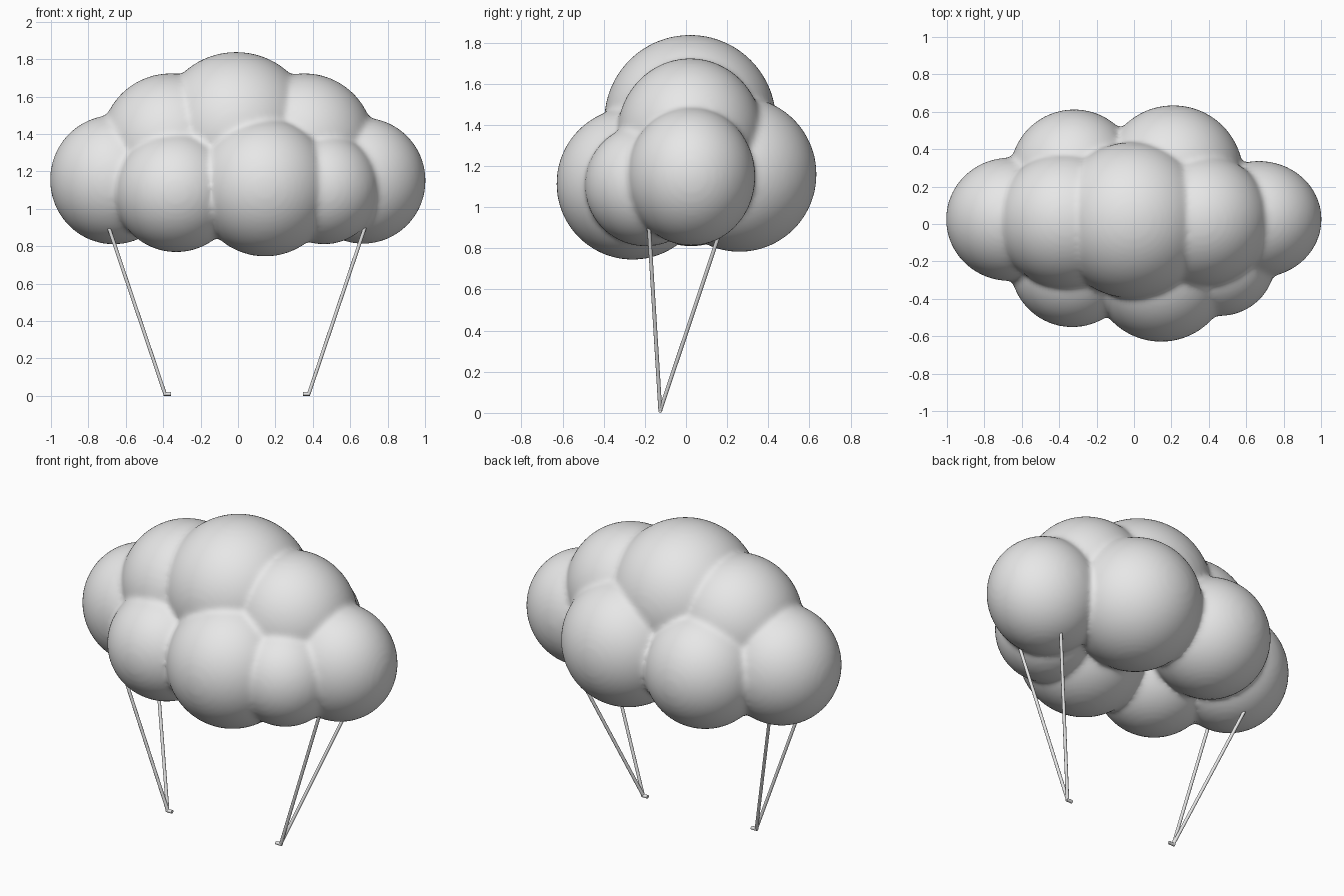
import bpy
import bmesh
from mathutils import Vector, Matrix

if "Cube" in bpy.data.objects:
    bpy.data.objects.remove(bpy.data.objects["Cube"])

grey = bpy.data.materials.new("soft grey")
grey.diffuse_color = (0.8, 0.8, 0.8, 1)
grey.use_nodes = True
grey.node_tree.nodes["Principled BSDF"].inputs["Base Color"].default_value = grey.diffuse_color


def add_object(name, bm):
    mesh = bpy.data.meshes.new(name)
    bm.to_mesh(mesh)
    bm.free()
    mesh.materials.append(grey)
    obj = bpy.data.objects.new(name, mesh)
    bpy.context.collection.objects.link(obj)
    return obj


# Cloud puffs: centre, radii
puffs = [
    ((-0.665, 0.025, 1.155), (0.34, 0.33, 0.345)),   # left end
    ((0.668, 0.025, 1.15), (0.335, 0.312, 0.337)),   # right end
    ((-0.36, 0.02, 1.352), (0.372, 0.365, 0.372)),   # upper left
    ((0.355, 0.02, 1.352), (0.372, 0.355, 0.372)),   # upper right
    ((-0.01, 0.02, 1.42), (0.418, 0.418, 0.418)),    # crown
    ((-0.33, -0.22, 1.092), (0.332, 0.332, 0.324)),  # front left
    ((0.145, -0.26, 1.115), (0.37, 0.37, 0.37)),     # front middle
    ((0.46, -0.195, 1.107), (0.297, 0.297, 0.297)),  # front right
    ((-0.32, 0.27, 1.135), (0.343, 0.343, 0.343)),   # back left
    ((0.21, 0.26, 1.16), (0.375, 0.375, 0.377)),     # back right
]
bm = bmesh.new()
for centre, radii in puffs:
    place = Matrix.Translation(centre) @ Matrix.Diagonal((*radii, 1))
    bmesh.ops.create_uvsphere(bm, u_segments=64, v_segments=40, radius=1, matrix=place)
cloud = add_object("cloud", bm)

# Fuse the puffs into one skin and soften the creases
fuse = cloud.modifiers.new("fuse", 'REMESH')
fuse.mode = 'VOXEL'
fuse.voxel_size = 0.016
fuse.use_smooth_shade = True
soften = cloud.modifiers.new("soften", 'SMOOTH')
soften.factor = 0.5
soften.iterations = 8


def rod(name, start, end, radius):
    """Thin round bar between two points."""
    start, end = Vector(start), Vector(end)
    axis = end - start
    place = Matrix.Translation((start + end) / 2) @ axis.to_track_quat('Z', 'Y').to_matrix().to_4x4()
    bm = bmesh.new()
    bmesh.ops.create_cone(bm, cap_ends=True, segments=12, radius1=radius,
                          radius2=radius, depth=axis.length, matrix=place)
    for f in bm.faces:
        f.smooth = len(f.verts) == 4
    return add_object(name, bm)


# Two V-shaped pairs of struts, each with a short foot turned inward
for side, label in ((-1, "left"), (1, "right")):
    shift = -0.006
    foot = (side * 0.385 + shift, -0.125, 0.012)
    rod(label + "_front_strut", foot, (side * 0.685 + shift, -0.18, 0.90), 0.0095)
    rod(label + "_back_strut", foot, (side * 0.685 + shift, 0.172, 0.90), 0.0095)
    rod(label + "_foot", (side * 0.392 + shift, -0.125, 0.010),
        (side * 0.353 + shift, -0.125, 0.010), 0.01)
